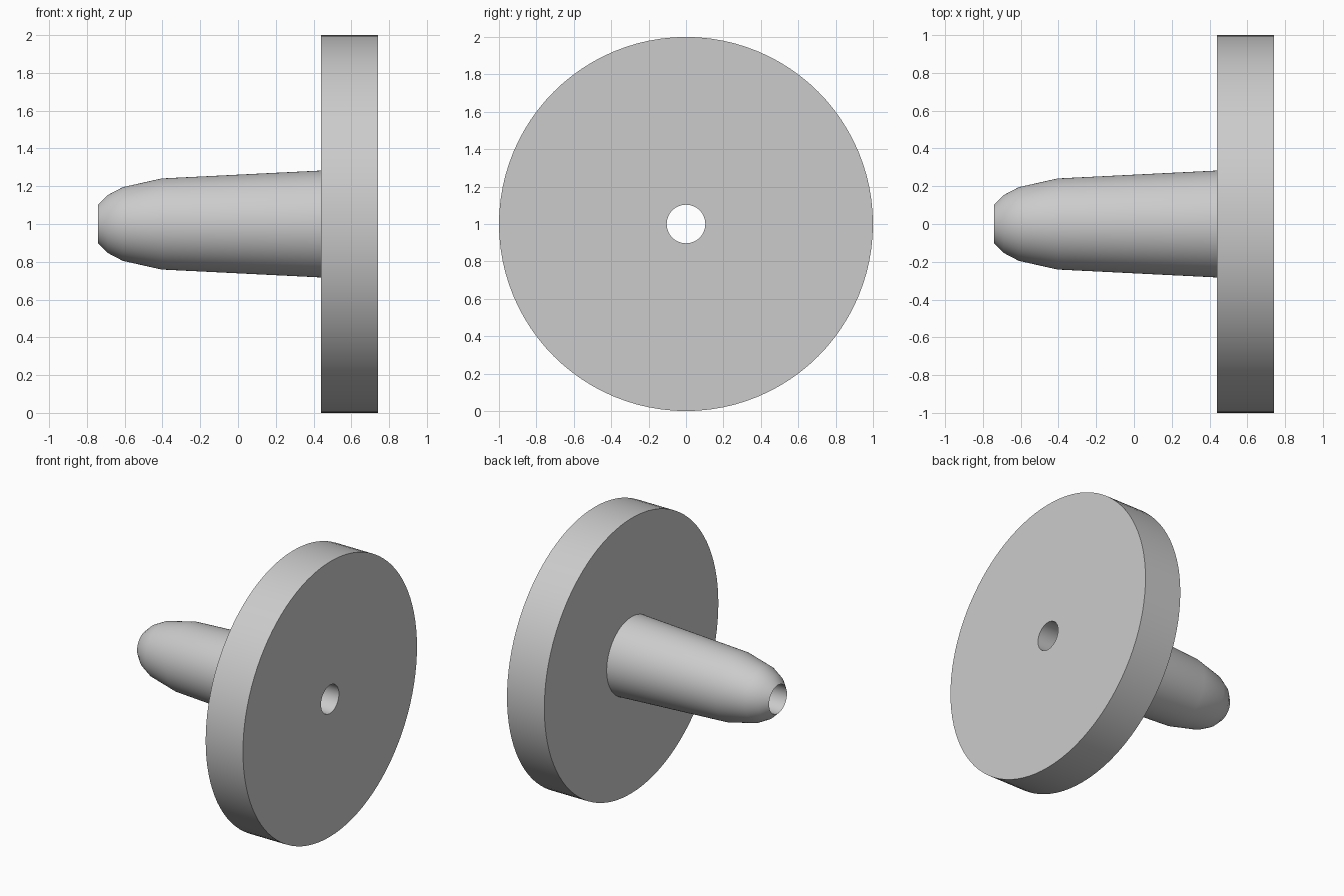
import bpy, bmesh, math

if "Cube" in bpy.data.objects:
    bpy.data.objects.remove(bpy.data.objects["Cube"])

SEGMENTS = 96

grey = bpy.data.materials.new("light grey")
grey.diffuse_color = (0.6, 0.6, 0.6, 1)
grey.use_nodes = True
grey.node_tree.nodes["Principled BSDF"].inputs["Base Color"].default_value = grey.diffuse_color

# Closed (x, radius) outline: tapered nose, flange disc, straight bore
outline = [(-0.74, 0.103), (-0.69, 0.153), (-0.61, 0.195), (-0.405, 0.241),
           (0.44, 0.283), (0.44, 1.0), (0.74, 1.0), (0.74, 0.103)]


def lathe(name, points):
    """Revolve a closed outline around the horizontal x axis at z = 1."""
    bm = bmesh.new()
    rings = []
    for x, r in points:
        angles = [2 * math.pi * i / SEGMENTS for i in range(SEGMENTS)]
        rings.append([bm.verts.new((x, r * math.cos(a), 1 + r * math.sin(a))) for a in angles])
    for a, b in zip(rings, rings[1:] + rings[:1]):
        for i in range(SEGMENTS):
            j = (i + 1) % SEGMENTS
            bm.faces.new((a[i], a[j], b[j], b[i]))
    bmesh.ops.recalc_face_normals(bm, faces=bm.faces)
    mesh = bpy.data.meshes.new(name)
    bm.to_mesh(mesh)
    bm.free()
    mesh.materials.append(grey)
    obj = bpy.data.objects.new(name, mesh)
    bpy.context.collection.objects.link(obj)
    bpy.context.view_layer.objects.active = obj
    obj.select_set(True)
    bpy.ops.object.shade_smooth_by_angle(angle=math.radians(30))
    return obj


# Flanged hollow spindle
lathe("flanged_spindle", outline)
